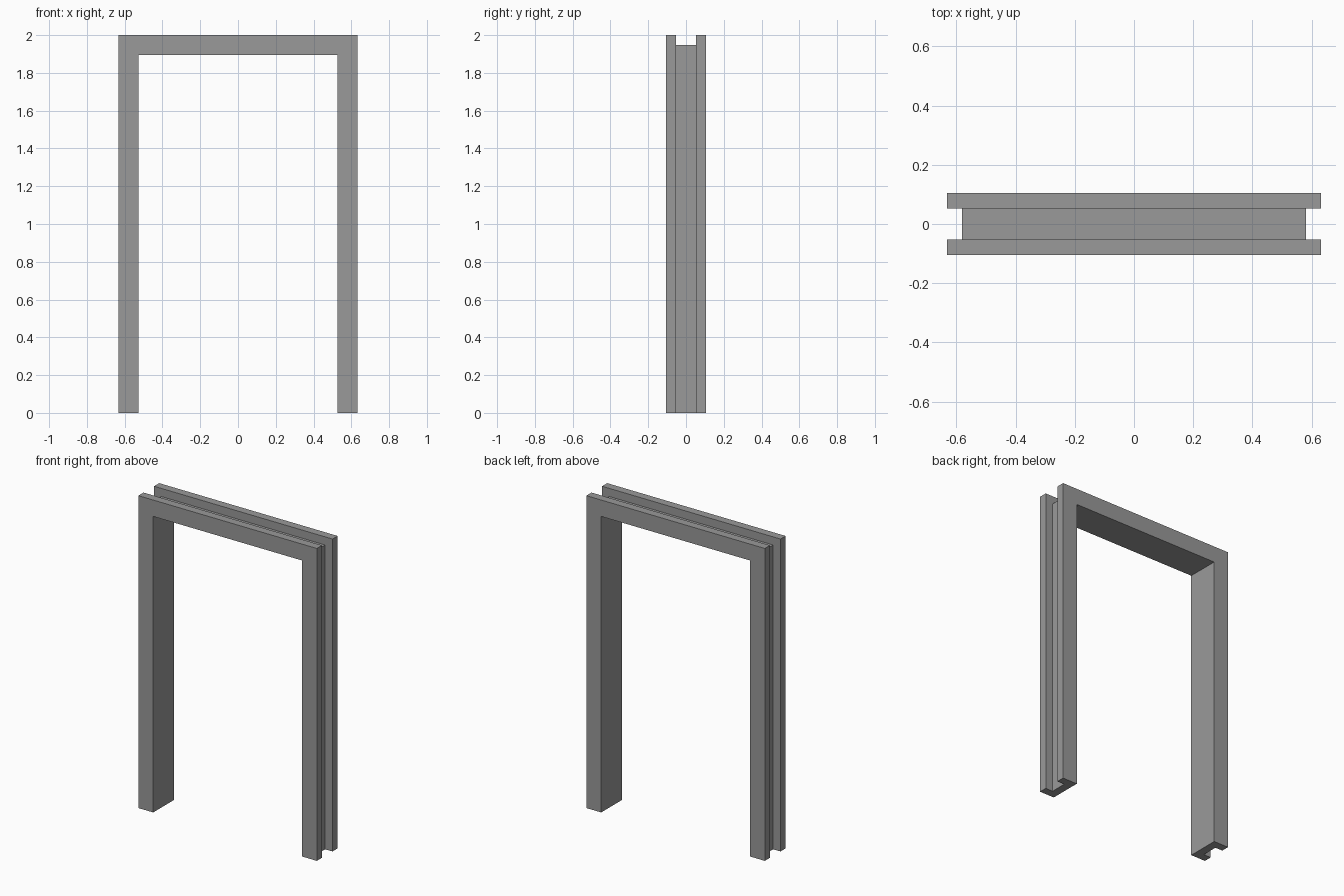
import bpy
import bmesh

cube = bpy.data.objects.get("Cube")
if cube:
    bpy.data.objects.remove(cube, do_unlink=True)

# Opening and moulding dimensions
HALF_OPENING, OPENING_TOP = 0.527, 1.895
WIDTH, GROOVE_WIDTH = 0.105, 0.053
HALF_DEPTH, HALF_GROOVE = 0.105, 0.053

# Plain grey finish
grey = bpy.data.materials.new("grey_finish")
grey.use_nodes = True
colour = (0.32, 0.32, 0.32, 1)
grey.diffuse_color = colour
grey.node_tree.nodes["Principled BSDF"].inputs["Base Color"].default_value = colour

# Channel section: distance outward from the opening, depth
section = [
    (0, -HALF_DEPTH), (WIDTH, -HALF_DEPTH), (WIDTH, -HALF_GROOVE),
    (GROOVE_WIDTH, -HALF_GROOVE), (GROOVE_WIDTH, HALF_GROOVE),
    (WIDTH, HALF_GROOVE), (WIDTH, HALF_DEPTH), (0, HALF_DEPTH),
]

# Path stations: side, height, whether the corner is mitred upward
path = [(-1, 0, 0), (-1, OPENING_TOP, 1), (1, OPENING_TOP, 1), (1, 0, 0)]

# Sweep the channel up one jamb, across the head and down the other
bm = bmesh.new()
rings = [
    [bm.verts.new((side * (HALF_OPENING + out), y, z + mitre * out)) for out, y in section]
    for side, z, mitre in path
]
count = len(section)
for a, b in zip(rings, rings[1:]):
    for i in range(count):
        j = (i + 1) % count
        bm.faces.new((a[i], a[j], b[j], b[i]))

# Feet of the jambs
bm.faces.new(rings[0])
bm.faces.new(rings[-1])
bmesh.ops.recalc_face_normals(bm, faces=bm.faces)

mesh = bpy.data.meshes.new("door_frame")
bm.to_mesh(mesh)
bm.free()
mesh.materials.append(grey)
frame = bpy.data.objects.new("door_frame", mesh)
bpy.context.collection.objects.link(frame)
